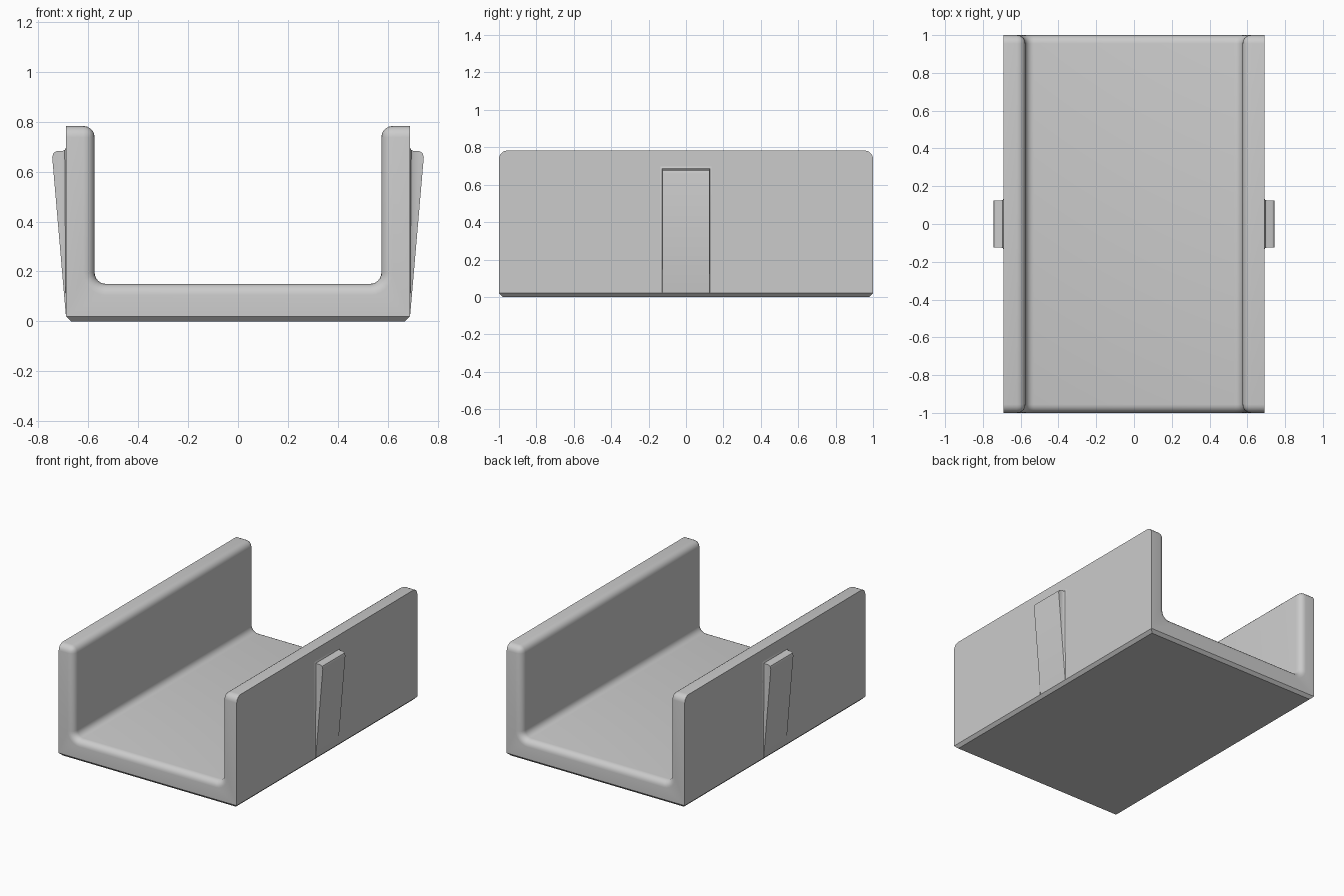
import bpy
import bmesh
from math import cos, sin, pi, radians

cube = bpy.data.objects.get("Cube")
if cube:
    bpy.data.objects.remove(cube, do_unlink=True)

grey = bpy.data.materials.new("plain grey")
grey.use_nodes = True
COLOUR = (0.6, 0.6, 0.6, 1)
grey.diffuse_color = COLOUR
grey.node_tree.nodes["Principled BSDF"].inputs["Base Color"].default_value = COLOUR

OUT, INN, FLOOR, TOP, END, R, CHAMFER = 0.69, 0.575, 0.15, 0.783, 1.0, 0.045, 0.02


def finish(bm, name):
    bmesh.ops.recalc_face_normals(bm, faces=bm.faces)
    mesh = bpy.data.meshes.new(name)
    bm.to_mesh(mesh)
    bm.free()
    mesh.materials.append(grey)
    obj = bpy.data.objects.new(name, mesh)
    bpy.context.collection.objects.link(obj)
    bpy.ops.object.select_all(action='DESELECT')
    obj.select_set(True)
    bpy.context.view_layer.objects.active = obj
    bpy.ops.object.shade_smooth_by_angle(angle=radians(35))
    return obj


# U-shaped channel: half profile with a filleted inner corner, mirrored and extruded
arc = [(INN - R + R * sin(a), FLOOR + R - R * cos(a))
       for a in (i * pi / 12 for i in range(7))]
half = arc + [(INN, TOP), (OUT, TOP), (OUT, 0)]
profile = half + [(-x, z) for x, z in reversed(half)]
bm = bmesh.new()
face = bm.faces.new([bm.verts.new((x, -END, z)) for x, z in profile])
new = bmesh.ops.extrude_face_region(bm, geom=[face])["geom"]
bmesh.ops.translate(bm, vec=(0, 2 * END, 0),
                    verts=[v for v in new if isinstance(v, bmesh.types.BMVert)])
bmesh.ops.recalc_face_normals(bm, faces=bm.faces)


def edges_where(test):
    return [e for e in bm.edges if all(test(v.co) for v in e.verts)]


# Chamfer around the underside
bmesh.ops.bevel(bm, geom=edges_where(lambda c: c.z < 0.001), offset=CHAMFER,
                segments=1, affect='EDGES')

# Rounded inner rim, top lips and top end corners
rim = set()
for e in bm.edges:
    a, b = (v.co for v in e.verts)
    at_end = abs(a.y - b.y) < 0.001
    inner = all(abs(c.x) < INN + 0.001 and c.z > FLOOR - 0.001 for c in (a, b))
    top = all(c.z > TOP - 0.001 for c in (a, b))
    if at_end and (inner or top) or top and inner:
        rim.add(e)
bmesh.ops.bevel(bm, geom=list(rim), offset=R, segments=5, profile=0.5,
                affect='EDGES', clamp_overlap=False)
finish(bm, "channel_body")

# Tapered clips on both sides: outlines as (x at top, half width, z at top)
RINGS = [(0.69, 0.137, 0.697), (0.695, 0.128, 0.687), (0.705, 0.125, 0.682),
         (0.728, 0.125, 0.682), (0.74, 0.125, 0.675), (0.745, 0.125, 0.658)]
for side, label in ((1, "left"), (-1, "right")):
    bm = bmesh.new()
    loops = []
    for x, w, top in RINGS:
        loops.append([bm.verts.new((side * px, y, z)) for px, y, z in
                      ((OUT, -w, CHAMFER), (x, -w, top), (x, w, top), (OUT, w, CHAMFER))])
    for a, b in zip(loops, loops[1:]):
        for i in range(3):
            bm.faces.new((a[i], a[i + 1], b[i + 1], b[i]))
    bm.faces.new(loops[-1])
    bm.faces.new(reversed(loops[0]))
    bmesh.ops.remove_doubles(bm, verts=bm.verts, dist=0.0005)
    finish(bm, label + "_side_clip")
